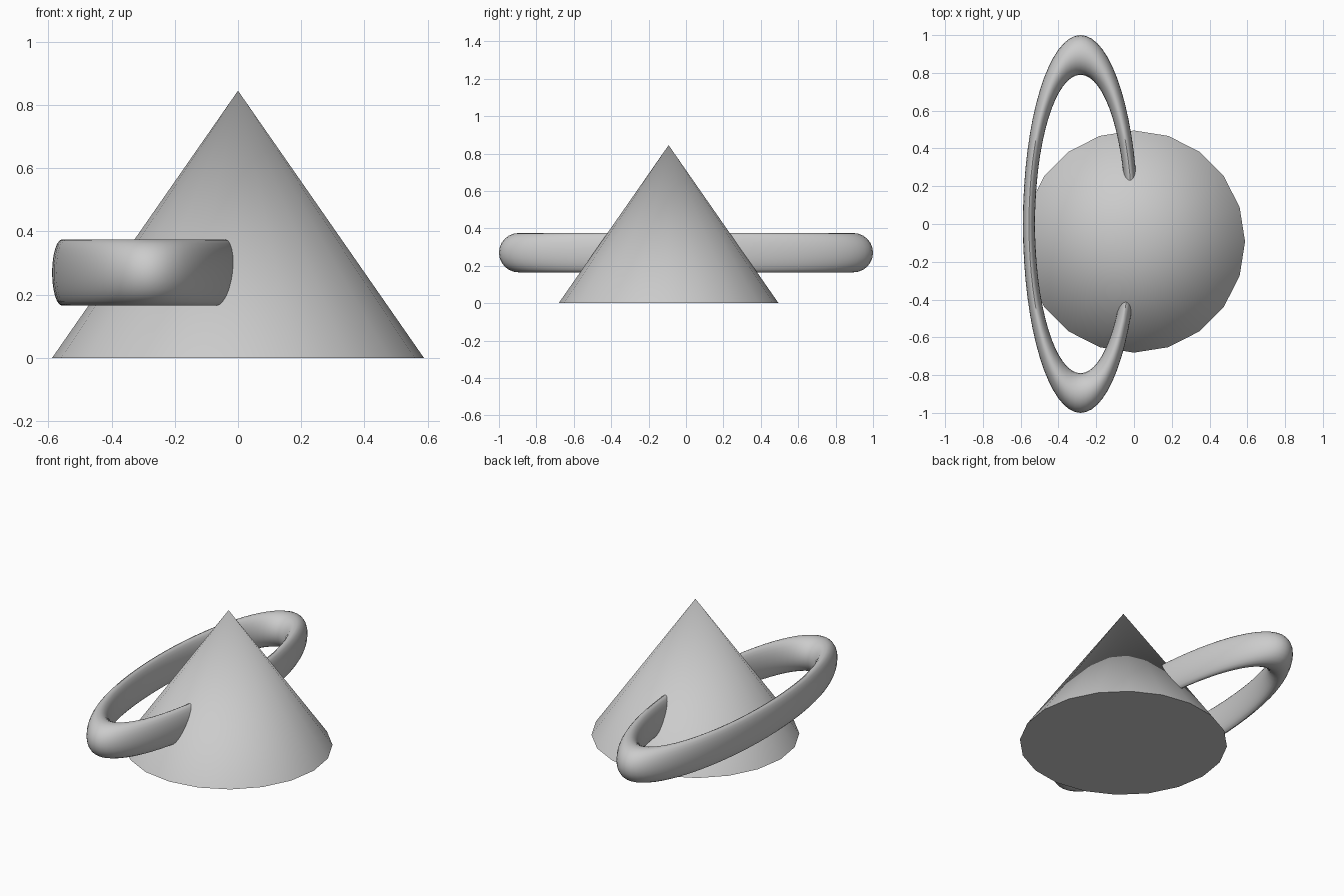
import bpy
from math import radians

if "Cube" in bpy.data.objects:
    bpy.data.objects.remove(bpy.data.objects["Cube"])


def finish(name):
    obj = bpy.context.object
    obj.name = name
    bpy.ops.object.transform_apply(location=False, rotation=False, scale=True)
    bpy.ops.object.shade_smooth_by_angle(angle=radians(40))
    return obj


# Cone standing on the ground, 20 sides
H = 0.845
bpy.ops.mesh.primitive_cone_add(vertices=20, radius1=0.588, radius2=0, depth=H,
                                location=(0, -0.093, H / 2))
finish("cone")

# Oval ring passing through the cone, a torus squashed along x
bpy.ops.mesh.primitive_torus_add(major_segments=64, minor_segments=24,
                                 major_radius=0.895, minor_radius=0.105,
                                 location=(-0.283, 0, 0.27))
bpy.context.object.scale = (0.305, 1, 1)
finish("oval_ring")
